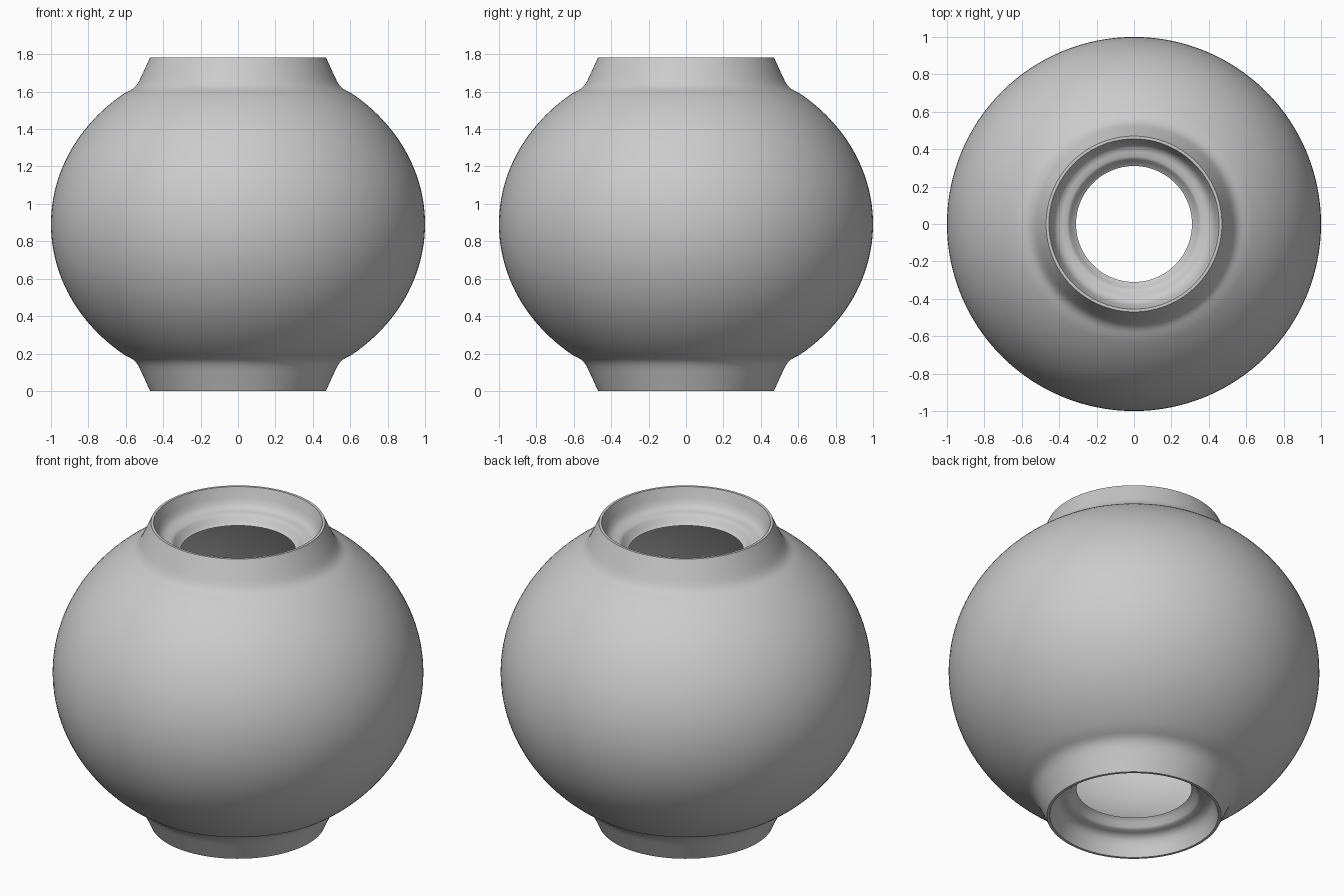
import bpy, bmesh
from math import sin, cos, pi, acos, radians

cube = bpy.data.objects.get("Cube")
if cube:
    bpy.data.objects.remove(cube)

HALF = 0.892      # half of the total height
SEGMENTS = 128


def arc(a, b, r_end, steps):
    """Quarter-ellipse points from the equator up to radius r_end."""
    end = acos(r_end / a)
    return [(a * cos(end * i / steps), b * sin(end * i / steps))
            for i in range(steps + 1)]


# Upper half of the wall section: (radius, height above the equator)
outer_bowl = arc(1.0, 0.88, 0.605, 24)
neck = [(0.58, 0.713), (0.56, 0.725), (0.543, 0.742), (0.53, 0.762),
        (0.518, 0.787), (0.495, 0.837), (0.47, HALF)]
rim_and_seat = [(0.455, HALF), (0.437, 0.835), (0.425, 0.805), (0.408, 0.787),
                (0.385, 0.779), (0.36, 0.777), (0.345, 0.767), (0.335, 0.745)]
inner_bowl = arc(0.9, 0.775, 0.31, 24)[::-1]
upper = outer_bowl + neck + rim_and_seat + inner_bowl

# Mirror the section about the equator to close the loop
lower = [(r, -z) for r, z in upper[1:-1]][::-1]
section = upper + lower

# Revolve the closed section around the vertical axis
bm = bmesh.new()
rings = []
for i in range(SEGMENTS):
    t = 2 * pi * i / SEGMENTS
    rings.append([bm.verts.new((r * cos(t), r * sin(t), z + HALF))
                  for r, z in section])
count = len(section)
for i, ring in enumerate(rings):
    after = rings[(i + 1) % SEGMENTS]
    for j in range(count):
        k = (j + 1) % count
        bm.faces.new((ring[j], after[j], after[k], ring[k]))
bmesh.ops.recalc_face_normals(bm, faces=bm.faces[:])

mesh = bpy.data.meshes.new("round_vessel")
bm.to_mesh(mesh)
bm.free()
vessel = bpy.data.objects.new("round_vessel", mesh)
bpy.context.collection.objects.link(vessel)

# Plain grey material
grey = bpy.data.materials.new("plain_grey")
grey.use_nodes = True
colour = (0.6, 0.6, 0.6, 1)
grey.diffuse_color = colour
grey.node_tree.nodes["Principled BSDF"].inputs["Base Color"].default_value = colour
mesh.materials.append(grey)

# Smooth surface with crisp rims
bpy.ops.object.select_all(action="DESELECT")
vessel.select_set(True)
bpy.context.view_layer.objects.active = vessel
bpy.ops.object.shade_smooth_by_angle(angle=radians(35))
